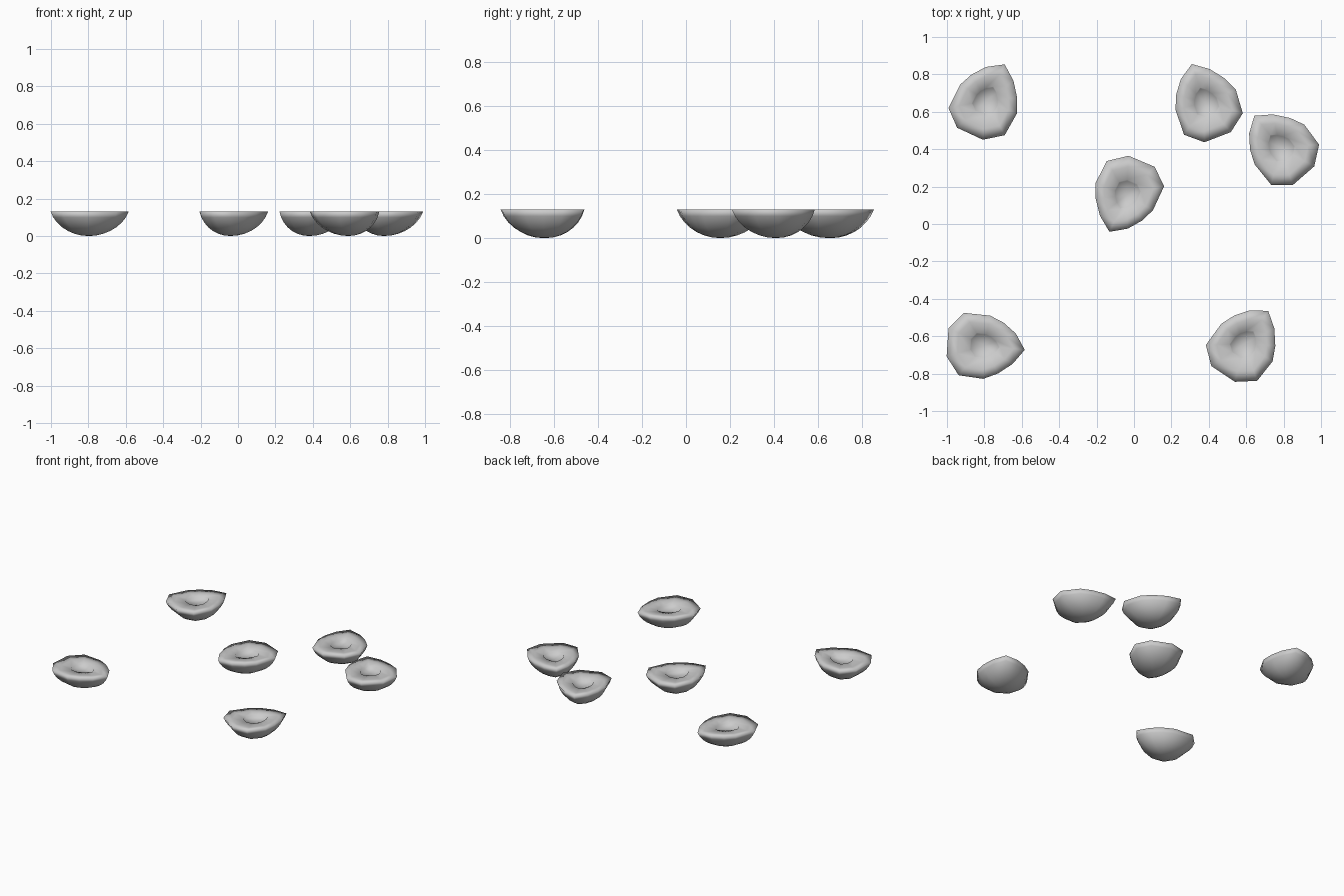
import bpy, bmesh, math

if "Cube" in bpy.data.objects:
    bpy.data.objects.remove(bpy.data.objects["Cube"])

H = 0.13
# irregular rim outline: angle from the pointed tip, radius
RIM = [(0, .217), (27, .180), (56, .160), (85, .163), (128, .206), (160, .213),
       (202, .210), (235, .210), (274, .178), (302, .166), (333, .180)]


def ring(bm, scale, z, roundness=0.0):
    """One loop of the outline, optionally blended towards a circle."""
    loop = []
    for a, r in RIM:
        rr = scale * (r * (1 - roundness) + 0.19 * roundness)
        t = math.radians(a)
        loop.append(bm.verts.new((rr * math.cos(t), rr * math.sin(t), z)))
    return loop


def bridge(bm, a, b):
    n = len(a)
    for i in range(n):
        bm.faces.new((a[i], a[(i + 1) % n], b[(i + 1) % n], b[i]))


def cap(bm, loop, z):
    c = bm.verts.new((0, 0, z))
    for i in range(len(loop)):
        bm.faces.new((c, loop[i], loop[(i + 1) % len(loop)]))


def make_shell_mesh():
    bm = bmesh.new()
    loops = []
    # rounded underside, from the bottom up to the rim
    tmax = math.radians(76)
    steps = 7
    for i in range(1, steps + 1):
        t = tmax * i / steps
        loops.append(ring(bm, math.sin(t) / math.sin(tmax),
                          H * (1 - math.cos(t)) / (1 - math.cos(tmax)),
                          0.4 * (1 - i / steps)))
    # nearly flat top with a shallow central pit
    for s, z in ((0.72, H - .003), (0.39, H - .004), (0.36, H - .018)):
        loops.append(ring(bm, s, z))
    for a, b in zip(loops, loops[1:]):
        bridge(bm, a, b)
    cap(bm, loops[0], 0.0)
    cap(bm, loops[-1], H - .020)
    bmesh.ops.recalc_face_normals(bm, faces=bm.faces)
    me = bpy.data.meshes.new("half_shell")
    bm.to_mesh(me)
    bm.free()
    for p in me.polygons:
        p.use_smooth = True
    return me


mesh = make_shell_mesh()

# six scattered copies: x, y, direction of the tip
PLACES = [(-.80, -.65, -6), (.59, -.64, 54), (-.79, .66, 63),
          (.38, .65, 109), (.78, .41, 129), (-.04, .155, 245)]
for i, (x, y, rot) in enumerate(PLACES, 1):
    ob = bpy.data.objects.new(f"half_shell_{i}", mesh)
    ob.location = (x, y, 0)
    ob.rotation_euler.z = math.radians(rot)
    bpy.context.collection.objects.link(ob)
